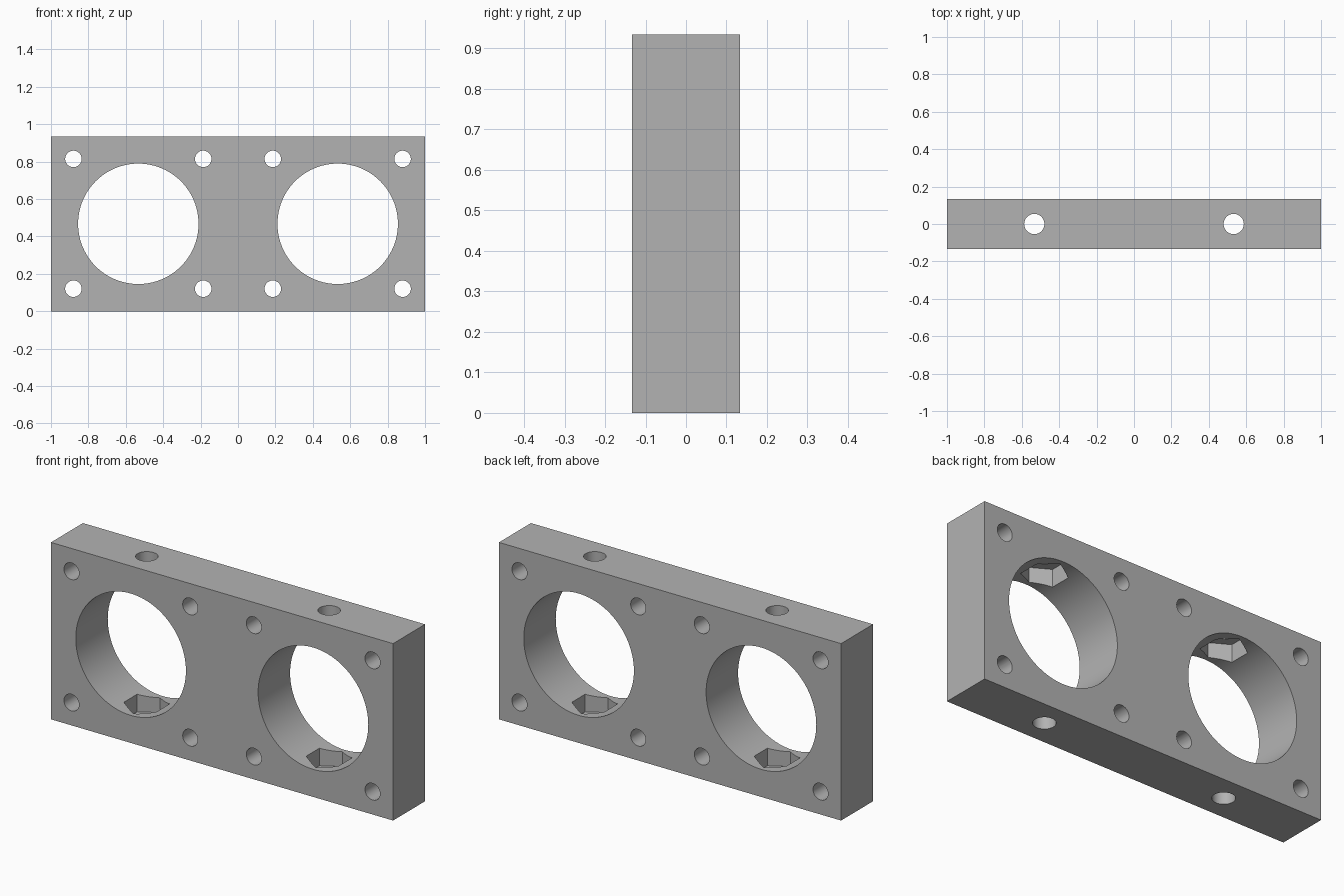
import bpy
import math

WIDTH, DEPTH, HEIGHT = 2.0, 0.267, 0.935
MID = HEIGHT / 2
BORE_X = 0.533

if "Cube" in bpy.data.objects:
    bpy.data.objects.remove(bpy.data.objects["Cube"], do_unlink=True)

# Mounting block
bpy.ops.mesh.primitive_cube_add(size=1, location=(0, 0, MID))
block = bpy.context.object
block.name = "mounting_block"
block.scale = (WIDTH, DEPTH, HEIGHT)
bpy.ops.object.transform_apply(location=False, rotation=False, scale=True)

cutters = []


def cutter(name, radius, length, location, sides, tilt=0.0, turn=0.0):
    """Add a prism that will be cut out of the block."""
    bpy.ops.mesh.primitive_cylinder_add(
        vertices=sides, radius=radius, depth=length,
        location=location, rotation=(tilt, 0, turn))
    tool = bpy.context.object
    tool.name = name
    tool.hide_render = True
    cutters.append(tool)


for side in (-1, 1):
    x = side * BORE_X
    # Large bore, front to back
    cutter("bore_cutter", 0.322, 0.6, (x, 0, MID), 96, tilt=math.pi / 2)
    # Hexagonal nut pockets above and below the bore, points facing front and back
    cutter("nut_pocket_cutter", 0.11, 0.8, (x, 0, MID), 6)
    # Vertical bolt hole
    cutter("bolt_hole_cutter", 0.054, 1.4, (x, 0, MID), 48)
    # Four screw holes around each bore
    for dx in (-0.347, 0.347):
        for dz in (-0.347, 0.347):
            cutter("screw_hole_cutter", 0.044, 0.6,
                   (x + dx, 0, MID + dz), 48, tilt=math.pi / 2)

# Cut every opening
bpy.ops.object.select_all(action="DESELECT")
block.select_set(True)
bpy.context.view_layer.objects.active = block
for tool in cutters:
    cut = block.modifiers.new(tool.name, "BOOLEAN")
    cut.operation = "DIFFERENCE"
    cut.solver = "EXACT"
    cut.object = tool
    bpy.ops.object.modifier_apply(modifier=cut.name)
for tool in cutters:
    bpy.data.objects.remove(tool, do_unlink=True)

# Plain grey finish
grey = bpy.data.materials.new("plain_grey")
grey.use_nodes = True
colour = (0.45, 0.45, 0.45, 1)
grey.diffuse_color = colour
grey.node_tree.nodes["Principled BSDF"].inputs["Base Color"].default_value = colour
block.data.materials.clear()
block.data.materials.append(grey)

bpy.ops.object.shade_smooth_by_angle(angle=math.radians(30))
